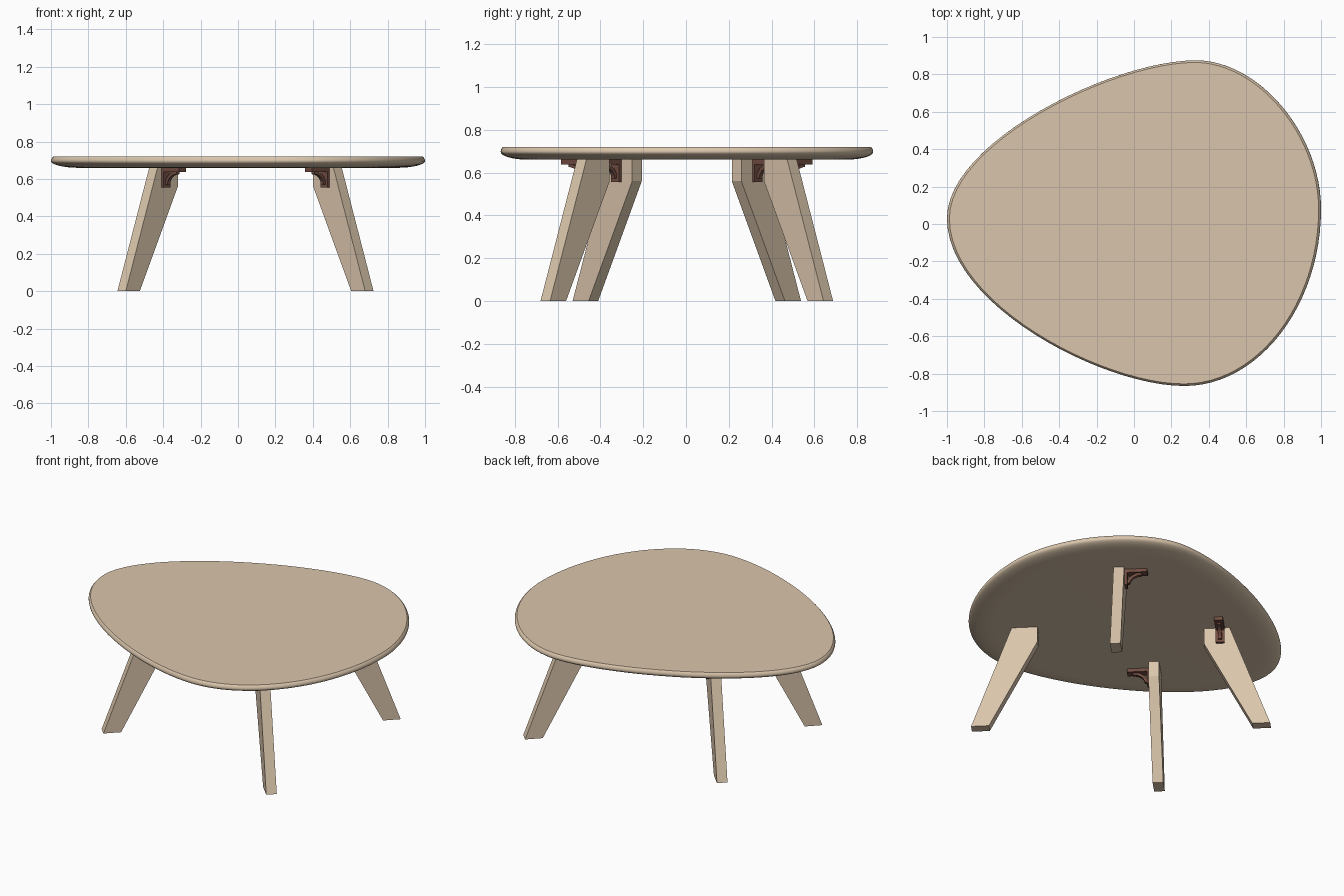
import bpy, bmesh, math
from mathutils import Vector
from mathutils.geometry import interpolate_bezier

if "Cube" in bpy.data.objects:
    bpy.data.objects.remove(bpy.data.objects["Cube"])


def material(name, rgb):
    m = bpy.data.materials.new(name)
    m.diffuse_color = (*rgb, 1)
    m.use_nodes = True
    m.node_tree.nodes["Principled BSDF"].inputs["Base Color"].default_value = m.diffuse_color
    return m


wood = material("pale wood", (0.70, 0.56, 0.41))
brown = material("brown bracket", (0.17, 0.075, 0.055))


def finish(bm, name, mat):
    bmesh.ops.recalc_face_normals(bm, faces=bm.faces)
    me = bpy.data.meshes.new(name)
    bm.to_mesh(me)
    bm.free()
    me.materials.append(mat)
    ob = bpy.data.objects.new(name, me)
    bpy.context.collection.objects.link(ob)
    return ob


def prism(bm, pts, origin, axis, side, width):
    """Extrude an (along axis, z) outline by width, centred across side."""
    rings = []
    for s in (-width / 2, width / 2):
        rings.append([bm.verts.new(origin + axis * a + side * s + Vector((0, 0, z)))
                      for a, z in pts])
    bm.faces.new(rings[0])
    bm.faces.new(rings[1][::-1])
    n = len(pts)
    for i in range(n):
        j = (i + 1) % n
        bm.faces.new((rings[0][i], rings[0][j], rings[1][j], rings[1][i]))


# Tabletop: egg outline from four curve quarters
quarters = [
    ((-1, .03), (-1, .44), (-.11, .875), (.33, .875)),
    ((.33, .875), (.67, .875), (1, .48), (1, .08)),
    ((1, .08), (1, -.43), (.67, -.866), (.27, -.866)),
    ((.27, -.866), (-.17, -.866), (-1, -.43), (-1, .03)),
]
outline = []
for q in quarters:
    outline += interpolate_bezier(*[Vector((*p, 0)) for p in q], 25)[:-1]

# Rim profile: tight round above, long soft curve below
profile = [(.15 * (1 - math.cos(a)), .697 - .037 * math.sin(a))
           for a in [math.radians(90 - 7.5 * i) for i in range(13)]]
profile += [(.036 * (1 - math.cos(a)), .697 + .030 * math.sin(a))
            for a in [math.radians(10 * i) for i in range(1, 6)]]
bm = bmesh.new()
rings = []
n = len(outline)
for inset, z in profile:
    rings.append([bm.verts.new((p.x * (1 - inset), p.y * (1 - inset), z)) for p in outline])
for lo, hi in zip(rings, rings[1:]):
    for i in range(n):
        j = (i + 1) % n
        bm.faces.new((lo[i], lo[j], hi[j], hi[i]))
bm.faces.new(rings[0][::-1])
bm.faces.new(rings[-1])
top = finish(bm, "tabletop", wood)
bpy.context.view_layer.objects.active = top
top.select_set(True)
bpy.ops.object.shade_smooth_by_angle(angle=math.radians(30))

# Legs splayed on the diagonals, each with a bracket on its inner-facing side
leg_outline = [(0, 0), (-.106, 0), (-.394, .56), (-.394, .665), (-.242, .665)]
feet = {
    "front_left": (-.6225, -.5075), "back_left": (-.6225, .515),
    "front_right": (.7025, -.6575), "back_right": (.7025, .665),
}
for name, (x, y) in feet.items():
    sx, sy = math.copysign(1, x), math.copysign(1, y)
    u = Vector((sx, sy, 0)).normalized()
    v = Vector((-sx, sy, 0)).normalized()
    foot = Vector((x, y, 0))

    bm = bmesh.new()
    prism(bm, leg_outline, foot, u, v, .063)
    finish(bm, name + "_leg", wood)

    # Bracket: wall plate, shelf plate and curved brace
    base = foot - u * .296 + v * .031
    bm = bmesh.new()
    prism(bm, [(0, .555), (.016, .555), (.016, .638), (.134, .638), (.134, .662), (0, .662)],
          base, v, u, .052)
    arc = [math.radians(15 * i) for i in range(7)]
    outer = [(.10 - .088 * math.cos(a), .572 + .070 * math.sin(a)) for a in arc]
    inner = [(.10 - .070 * math.cos(a), .572 + .054 * math.sin(a)) for a in arc]
    prism(bm, outer + inner[::-1], base, v, u, .022)
    finish(bm, name + "_bracket", brown)
